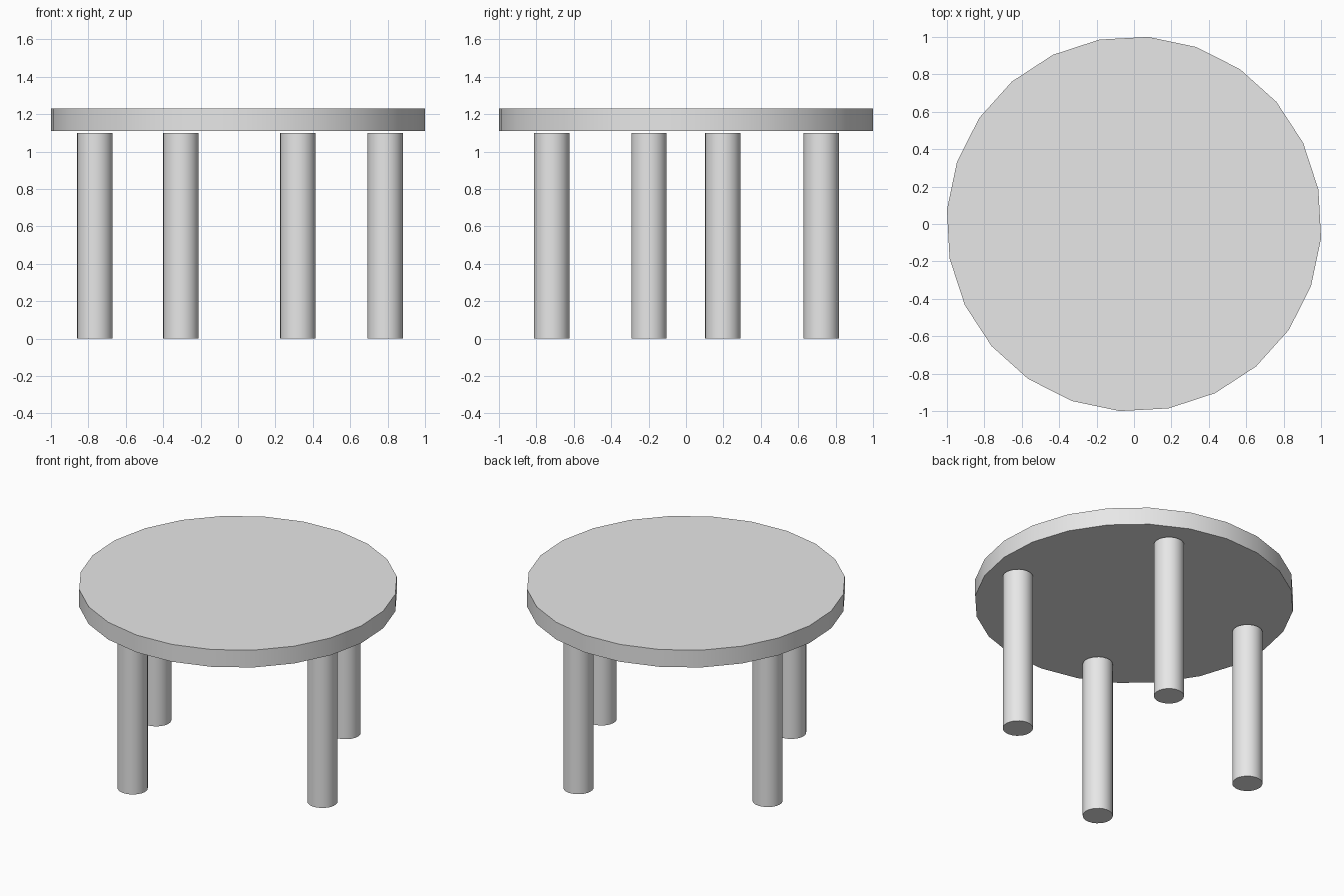
import bpy
from math import radians

cube = bpy.data.objects.get("Cube")
if cube:
    bpy.data.objects.remove(cube, do_unlink=True)

# Single plain grey
grey = bpy.data.materials.new("plain_grey")
grey.use_nodes = True
colour = (0.8, 0.8, 0.8, 1.0)
grey.diffuse_color = colour
grey.node_tree.nodes["Principled BSDF"].inputs["Base Color"].default_value = colour


def cylinder(name, radius, bottom, top, x=0.0, y=0.0, turn=0.0):
    """Upright 24-sided cylinder with smooth sides and sharp rims."""
    bpy.ops.mesh.primitive_cylinder_add(
        vertices=24, radius=radius, depth=top - bottom,
        location=(x, y, (bottom + top) / 2), rotation=(0, 0, radians(turn)))
    obj = bpy.context.object
    obj.name = name
    obj.data.materials.append(grey)
    bpy.ops.object.shade_smooth_by_angle(angle=radians(30))
    return obj


# Round table top, slightly turned
cylinder("table_top", 1.003, 1.11, 1.23, turn=10.6)

# Four round legs, set on a turned square just below the top
legs = {
    "front_leg": (-0.305, -0.718),
    "left_leg": (0.787, -0.198),
    "back_leg": (0.32, 0.723),
    "right_leg": (-0.765, 0.197),
}
for name, (x, y) in legs.items():
    cylinder(name, 0.095, 0.0, 1.10, x, y, turn=10.6)
